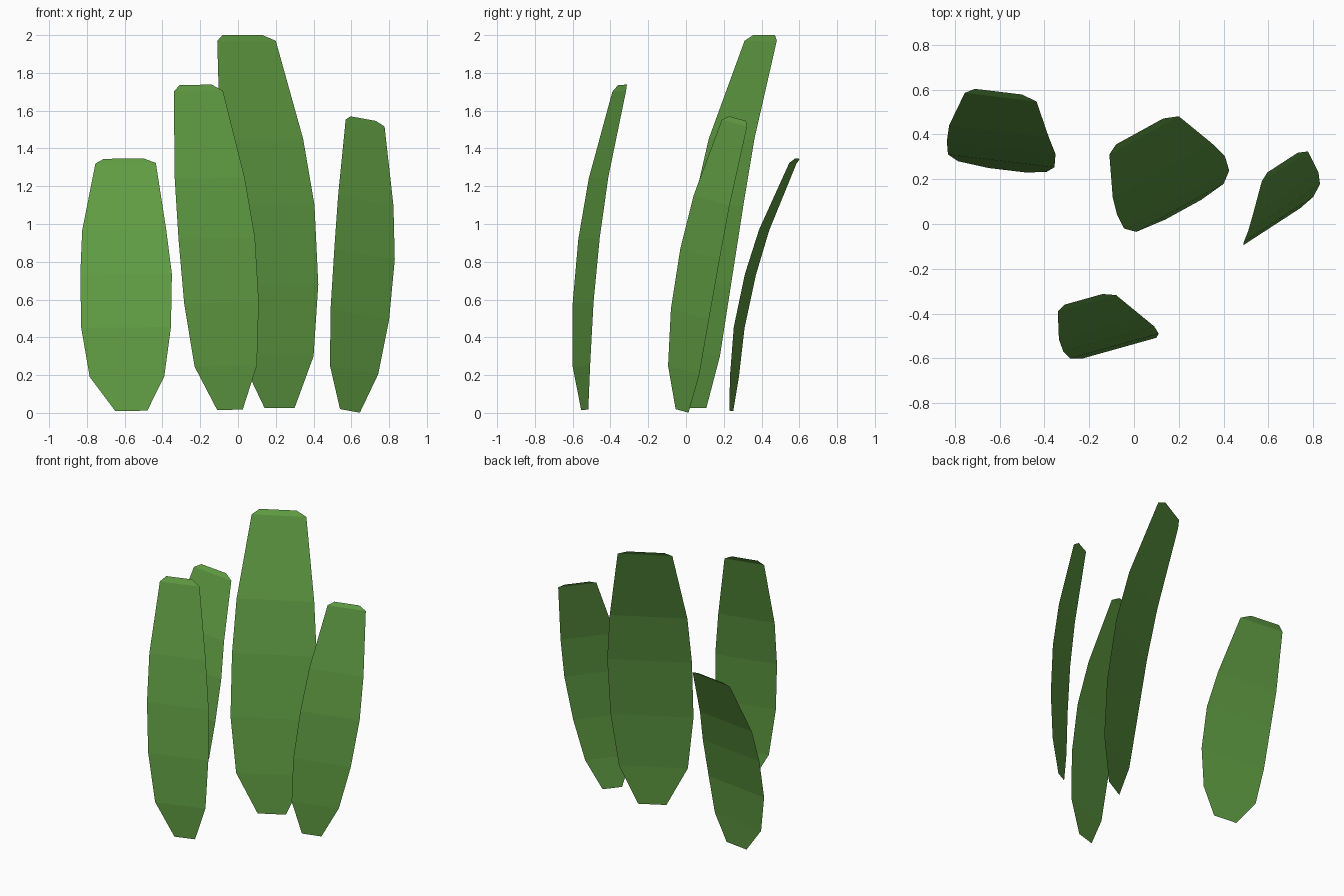
import bpy
import bmesh
from mathutils import Vector

# One flat green for every blade
green = bpy.data.materials.new("leaf green")
green.diffuse_color = (0.115, 0.33, 0.055, 1)


def blade(name, across, rows):
    """Bent flat blade: rows of (left x, y, z, width in x), each spanning along 'across'."""
    bm = bmesh.new()
    previous = None
    for x, y, z, width in rows:
        left = Vector((x, y, z))
        pair = [bm.verts.new(left), bm.verts.new(left + Vector(across) * width)]
        if previous:
            bm.faces.new((previous[0], previous[1], pair[1], pair[0]))
        previous = pair
    mesh = bpy.data.meshes.new(name)
    bm.to_mesh(mesh)
    bm.free()
    mesh.materials.append(green)
    obj = bpy.data.objects.new(name, mesh)
    bpy.context.collection.objects.link(obj)


# Short blade at the left
blade("left_blade", (1, -0.12, 0.01), [
    (-0.65, 0.25, 0.01, 0.17), (-0.785, 0.28, 0.19, 0.395),
    (-0.83, 0.31, 0.45, 0.475), (-0.835, 0.37, 0.73, 0.485),
    (-0.825, 0.44, 0.965, 0.445), (-0.755, 0.585, 1.32, 0.32),
    (-0.71, 0.603, 1.345, 0.21)])

# Blade at the front
blade("front_blade", (1, 0.28, 0.02), [
    (-0.11, -0.555, 0.015, 0.135), (-0.23, -0.6, 0.245, 0.33),
    (-0.285, -0.6, 0.58, 0.395), (-0.315, -0.57, 0.92, 0.405),
    (-0.335, -0.515, 1.24, 0.37), (-0.34, -0.39, 1.70, 0.26),
    (-0.31, -0.36, 1.735, 0.17)])

# Tallest blade in the middle
blade("tall_blade", (1, 0.55, 0), [
    (0.14, 0.02, 0.027, 0.16), (0.01, -0.035, 0.30, 0.39),
    (-0.045, -0.02, 0.68, 0.47), (-0.075, 0.04, 1.10, 0.48),
    (-0.095, 0.12, 1.45, 0.44), (-0.11, 0.31, 1.97, 0.31),
    (-0.08, 0.355, 2.0, 0.21)])

# Slim blade at the right
blade("right_blade", (1, 0.65, -0.18), [
    (0.54, -0.055, 0.02, 0.105), (0.487, -0.095, 0.25, 0.255),
    (0.49, -0.08, 0.55, 0.31), (0.51, -0.03, 0.87, 0.32),
    (0.53, 0.04, 1.15, 0.293), (0.57, 0.19, 1.553, 0.206),
    (0.595, 0.23, 1.57, 0.135)])
